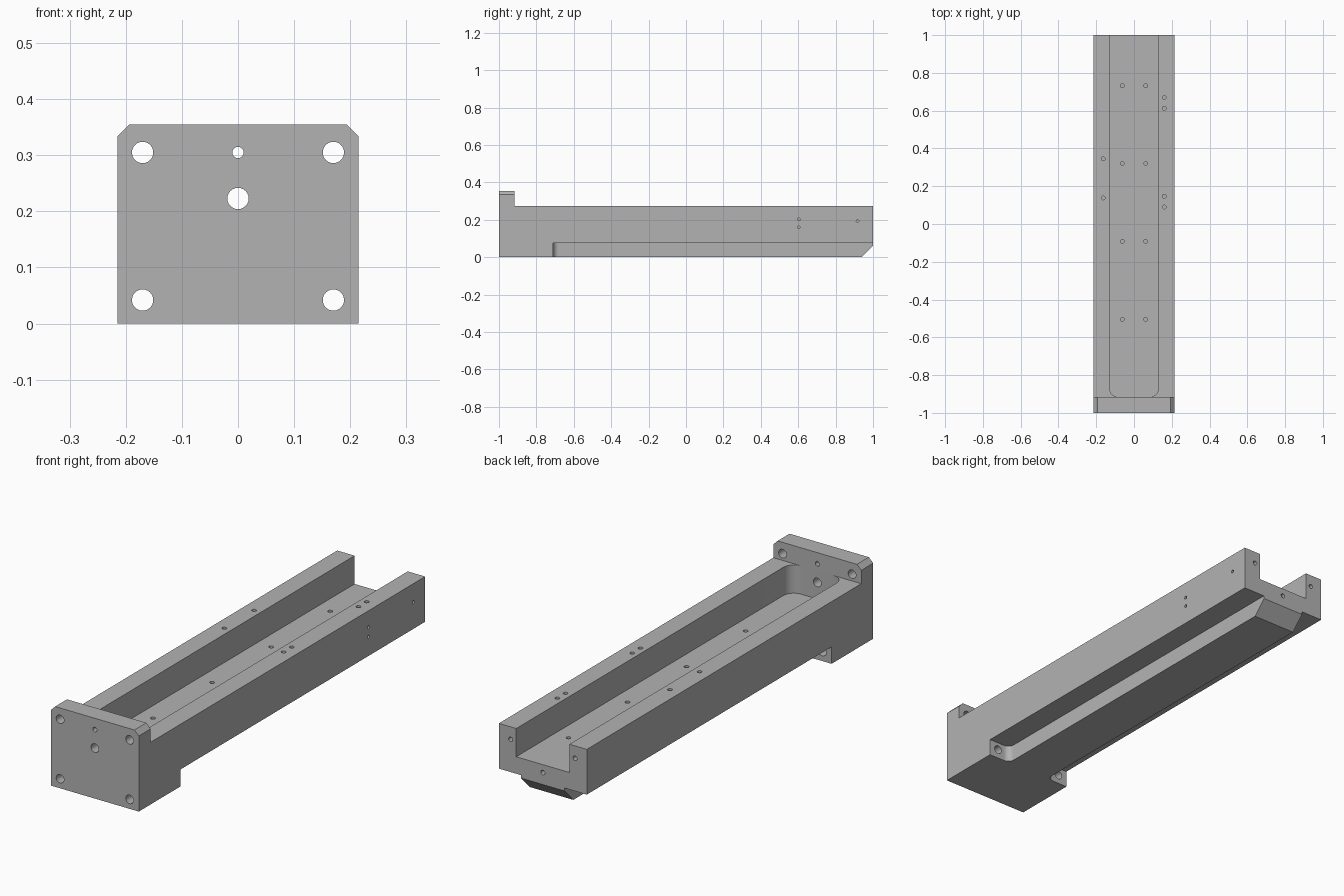
import bpy
import bmesh
import math
from mathutils import Matrix, Vector

if "Cube" in bpy.data.objects:
    bpy.data.objects.remove(bpy.data.objects["Cube"], do_unlink=True)

HALF_W = 0.215
PLATE_BACK = -0.917
WALL_TOP = 0.275
FLOOR = 0.15
NOTCH_TOP = 0.075

grey = bpy.data.materials.new("machined grey")
grey.use_nodes = True
colour = (0.45, 0.45, 0.45, 1)
grey.diffuse_color = colour
grey.node_tree.nodes["Principled BSDF"].inputs["Base Color"].default_value = colour


def finish(name, bm):
    bmesh.ops.recalc_face_normals(bm, faces=bm.faces)
    mesh = bpy.data.meshes.new(name)
    bm.to_mesh(mesh)
    bm.free()
    mesh.materials.append(grey)
    obj = bpy.data.objects.new(name, mesh)
    bpy.context.collection.objects.link(obj)
    return obj


def bevel(bm, axis, size, segments, test):
    """Round or chamfer the edges along an axis whose midpoint passes the test."""
    edges = []
    for e in bm.edges:
        a, b = e.verts[0].co, e.verts[1].co
        if abs((b - a).normalized()[axis]) > 0.99 and test((a + b) / 2):
            edges.append(e)
    bmesh.ops.bevel(bm, geom=edges, offset=size, segments=segments,
                    profile=0.5, affect='EDGES')


def box(bm, lo, hi):
    lo, hi = Vector(lo), Vector(hi)
    size = hi - lo
    matrix = Matrix.Translation((lo + hi) / 2) @ Matrix.Diagonal((*size, 1))
    bmesh.ops.create_cube(bm, size=1, matrix=matrix)


def drill(bm, start, end, radius):
    start, end = Vector(start), Vector(end)
    axis = end - start
    turn = axis.to_track_quat('Z', 'Y').to_matrix().to_4x4()
    bmesh.ops.create_cone(bm, cap_ends=True, segments=24, radius1=radius,
                          radius2=radius, depth=axis.length,
                          matrix=Matrix.Translation((start + end) / 2) @ turn)


# Main block: side profile with raised front plate and sloped rear underside
bm = bmesh.new()
profile = [(-1, 0), (0.94, 0), (1, 0.062), (1, WALL_TOP),
           (PLATE_BACK, WALL_TOP), (PLATE_BACK, 0.355), (-1, 0.355)]
face = bm.faces.new([bm.verts.new((-HALF_W, y, z)) for y, z in profile])
side = bmesh.ops.extrude_face_region(bm, geom=[face])
moved = [v for v in side["geom"] if isinstance(v, bmesh.types.BMVert)]
bmesh.ops.translate(bm, verts=moved, vec=(2 * HALF_W, 0, 0))
# Chamfered upper corners of the plate
bevel(bm, 1, 0.021, 1, lambda m: m.z > 0.35)
body = finish("channel_body", bm)

# Long open channel with rounded front corners
bm = bmesh.new()
box(bm, (-0.13, PLATE_BACK, FLOOR), (0.13, 1.1, 0.5))
bevel(bm, 2, 0.05, 8, lambda m: m.y < 0)
cutters = [finish("channel_cutter", bm)]

# Underside notches either side of the central rail
bm = bmesh.new()
for s in (-1, 1):
    xs = sorted((s * 0.107, s * 0.3))
    box(bm, (xs[0], -0.71, -0.1), (xs[1], 1.1, NOTCH_TOP))
bevel(bm, 2, 0.03, 8, lambda m: m.y < 0 and abs(m.x) < 0.2)
cutters.append(finish("notch_cutter", bm))

# Drilled holes
bm = bmesh.new()
for x in (-0.17, 0.17):
    drill(bm, (x, -1.1, 0.305), (x, -0.8, 0.305), 0.019)
    drill(bm, (x, -1.1, 0.042), (x, -0.6, 0.042), 0.019)
for z, r in ((0.305, 0.01), (0.223, 0.019)):
    drill(bm, (0, -1.1, z), (0, -0.8, z), r)
for x in (-0.062, 0.062):
    for y in (-0.505, -0.092, 0.32, 0.732):
        drill(bm, (x, y, 0.2), (x, y, 0.08), 0.01)
for x, rows in ((0.16, (0.67, 0.613, 0.147, 0.09)), (-0.163, (0.345, 0.138))):
    for y in rows:
        drill(bm, (x, y, 0.3), (x, y, 0.2), 0.01)
for y, z in ((0.603, 0.202), (0.603, 0.16), (0.917, 0.193)):
    drill(bm, (0.25, y, z), (0.17, y, z), 0.007)
for x, z in ((-0.157, 0.22), (0.157, 0.22), (0, 0.115)):
    drill(bm, (x, 1.05, z), (x, 0.95, z), 0.01)
cutters.append(finish("hole_cutter", bm))

# Cut everything out of the block
bpy.ops.object.select_all(action='DESELECT')
bpy.context.view_layer.objects.active = body
body.select_set(True)
for cutter in cutters:
    cutter.hide_render = True
    mod = body.modifiers.new(cutter.name, 'BOOLEAN')
    mod.operation = 'DIFFERENCE'
    mod.solver = 'EXACT'
    mod.object = cutter
    bpy.ops.object.modifier_apply(modifier=mod.name)
for cutter in cutters:
    bpy.data.objects.remove(cutter, do_unlink=True)

bpy.ops.object.shade_smooth_by_angle(angle=math.radians(30))
